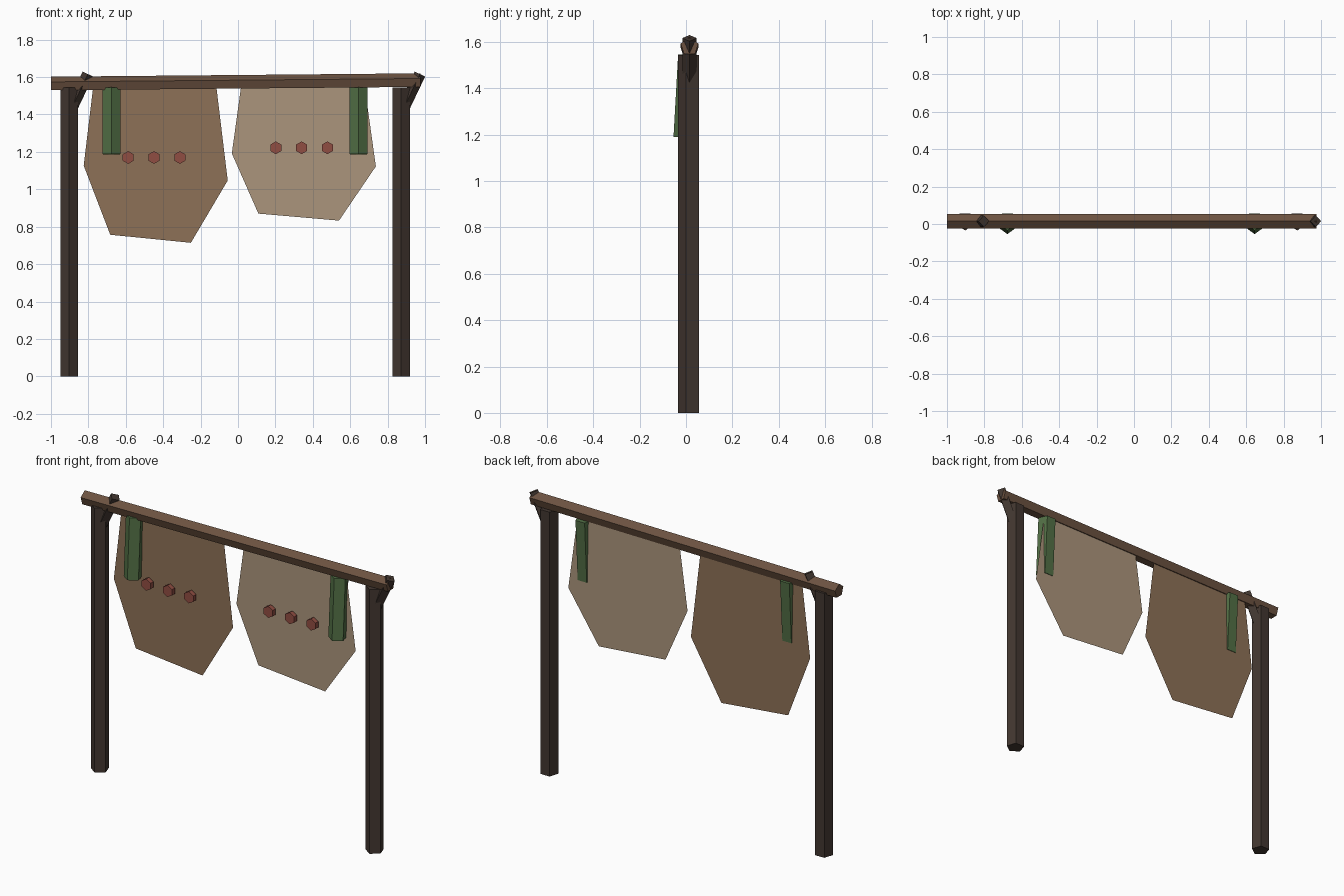
import bpy, math
from mathutils import Vector

if "Cube" in bpy.data.objects:
    bpy.data.objects.remove(bpy.data.objects["Cube"])


def material(name, rgb):
    m = bpy.data.materials.new(name)
    m.diffuse_color = (*rgb, 1)
    m.use_nodes = True
    m.node_tree.nodes["Principled BSDF"].inputs["Base Color"].default_value = m.diffuse_color
    return m


def add_mesh(name, verts, faces, mat):
    me = bpy.data.meshes.new(name)
    me.from_pydata(verts, [], faces)
    me.materials.append(mat)
    ob = bpy.data.objects.new(name, me)
    bpy.context.collection.objects.link(ob)
    return ob


def prism(name, a, b, sides, radius, ridge, mat):
    """Straight n-sided bar from a to b with one edge facing the ridge direction."""
    a, b = Vector(a), Vector(b)
    axis = (b - a).normalized()
    u = Vector(ridge)
    u = (u - axis * u.dot(axis)).normalized()
    v = axis.cross(u)
    ring = [radius * (math.cos(t) * u + math.sin(t) * v)
            for t in (2 * math.pi * i / sides for i in range(sides))]
    verts = [a + p for p in ring] + [b + p for p in ring]
    faces = [(i, (i + 1) % sides, sides + (i + 1) % sides, sides + i) for i in range(sides)]
    faces += [tuple(reversed(range(sides))), tuple(range(sides, 2 * sides))]
    return add_mesh(name, verts, faces, mat)


dark_wood = material("dark_wood", (0.055, 0.038, 0.03))
beam_wood = material("beam_wood", (0.15, 0.085, 0.052))
brown_hide = material("brown_hide", (0.27, 0.165, 0.095))
tan_hide = material("tan_hide", (0.41, 0.30, 0.20))
green = material("green_cloth", (0.085, 0.16, 0.06))
red = material("red_paint", (0.28, 0.075, 0.055))

FRONT, UP = (0, -1, 0), (0, 0, 1)
Y = 0.015  # centre plane of the frame

# Posts, each with a slanted square peg through the top
for side, x in (("left", -0.9025), ("right", 0.8725)):
    prism(side + "_post", (x, Y, 0), (x, Y, 1.543), 5, 0.05, FRONT, dark_wood)
    top = Vector((x + 0.1, Y, 1.616))
    lean = Vector((math.sin(0.445), 0, math.cos(0.445)))
    prism(side + "_peg", top - lean * 0.24, top, 4, 0.031, FRONT, dark_wood)

# Slightly tilted crossbeam
prism("crossbeam", (-1.0, Y, 1.562), (0.975, Y, 1.58), 5, 0.04, UP, beam_wood)

# Hanging hides: one outline, moved and stretched in height
outline = [(0.053, 0.44), (0, 0), (0.142, -0.37), (0.573, -0.413),
           (0.77, -0.08), (0.707, 0.44)]
for side, x, z, stretch, mat in (("left", -0.825, 1.127, 1.0, brown_hide),
                                 ("right", -0.033, 1.192, 0.87, tan_hide)):
    pts = [(x + px, 0.033, z + pz * stretch) for px, pz in outline]
    add_mesh(side + "_hide", pts, [tuple(range(len(pts)))], mat)

# Green hanging strips, lower ends leaning forward
for side, x in (("left", -0.677), ("right", 0.645)):
    prism(side + "_strip", (x, -0.004, 1.187), (x, 0.016, 1.543), 5, 0.05, FRONT, green)

# Rows of red hexagonal studs
for side, x, z in (("left", -0.587, 1.17), ("right", 0.202, 1.222)):
    for i in range(3):
        sx = x + i * 0.138
        prism(f"{side}_stud_{i + 1}", (sx, 0.016, z), (sx, -0.01, z), 6, 0.034, UP, red)
